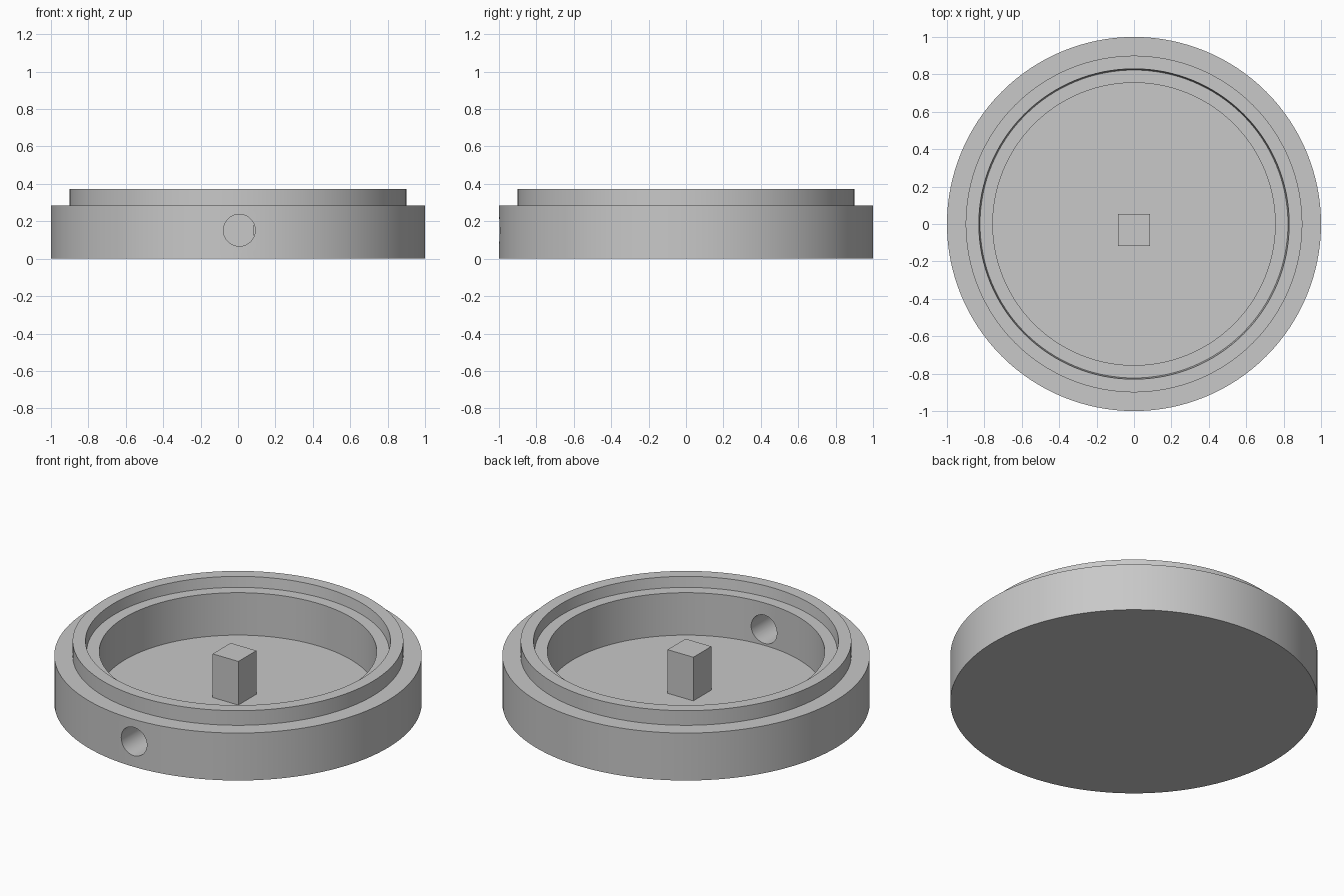
import bpy, bmesh, math

cube = bpy.data.objects.get("Cube")
if cube:
    bpy.data.objects.remove(cube, do_unlink=True)

grey = bpy.data.materials.new("plain grey")
grey.use_nodes = True
grey.diffuse_color = (0.58, 0.58, 0.58, 1)
grey.node_tree.nodes["Principled BSDF"].inputs["Base Color"].default_value = grey.diffuse_color


def finish(bm, name):
    bmesh.ops.recalc_face_normals(bm, faces=bm.faces)
    mesh = bpy.data.meshes.new(name)
    bm.to_mesh(mesh)
    bm.free()
    mesh.materials.append(grey)
    obj = bpy.data.objects.new(name, mesh)
    bpy.context.collection.objects.link(obj)
    return obj


def lathe(name, profile, steps):
    """Turn an (r, z) profile round the z axis."""
    bm = bmesh.new()
    verts = [bm.verts.new((r, 0, z)) for r, z in profile]
    edges = [bm.edges.new(pair) for pair in zip(verts, verts[1:])]
    bmesh.ops.spin(bm, geom=verts + edges, cent=(0, 0, 0), axis=(0, 0, 1),
                   angle=math.tau, steps=steps)
    bmesh.ops.remove_doubles(bm, verts=bm.verts, dist=1e-4)
    return finish(bm, name)


# Round dish: outer wall, stepped collar, inner ledge and floor
FLOOR = 0.055
dish = lathe("round_dish", [
    (0, 0), (1, 0), (1, 0.285), (0.9, 0.285), (0.9, 0.373), (0.83, 0.373),
    (0.823, 0.31), (0.755, 0.31), (0.755, FLOOR), (0, FLOOR)], 128)

# Round hole through the front wall
bpy.ops.mesh.primitive_cylinder_add(vertices=48, radius=0.085, depth=0.5,
                                    location=(0.007, -0.9, 0.152),
                                    rotation=(math.pi / 2, 0, 0))
cutter = bpy.context.object
cutter.name = "hole_cutter"
cutter.hide_render = True
cutter.data.materials.append(grey)
cut = dish.modifiers.new("front hole", "BOOLEAN")
cut.operation = "DIFFERENCE"
cut.solver = "EXACT"
cut.object = cutter
bpy.ops.object.select_all(action="DESELECT")
bpy.context.view_layer.objects.active = dish
dish.select_set(True)
bpy.ops.object.modifier_apply(modifier=cut.name)
bpy.data.objects.remove(cutter, do_unlink=True)
bpy.ops.object.shade_smooth_by_angle(angle=math.radians(30))

# Square post standing on the floor, a little forward of the middle
bm = bmesh.new()
bmesh.ops.create_cube(bm, size=1)
bottom, top = FLOOR - 0.02, 0.317
bmesh.ops.scale(bm, vec=(0.171, 0.171, top - bottom), verts=bm.verts)
bmesh.ops.translate(bm, vec=(0, -0.033, (top + bottom) / 2), verts=bm.verts)
finish(bm, "square_post")
